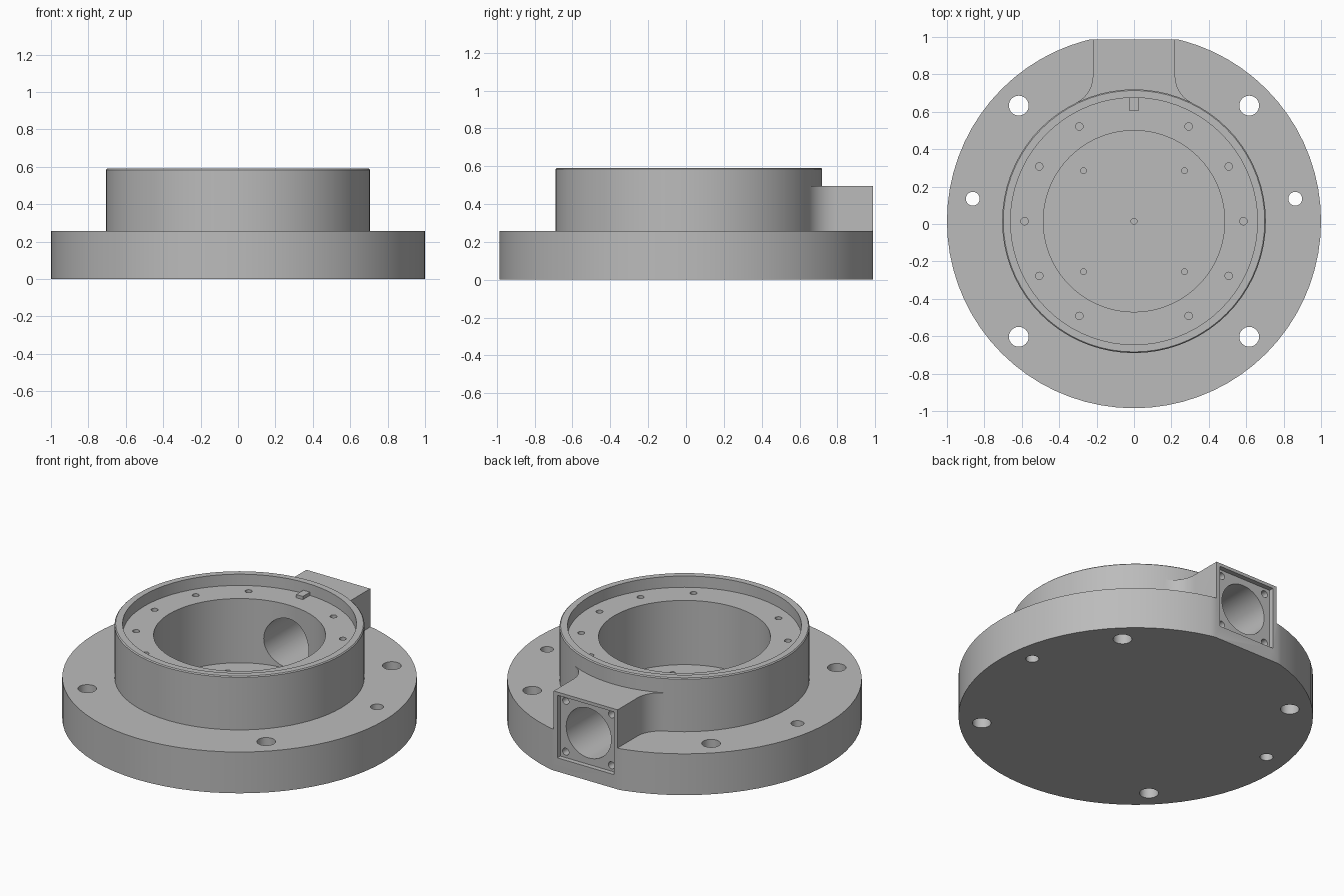
import bpy, bmesh
from math import sin, cos, pi, atan2, sqrt, radians
from mathutils import Matrix, Vector

cube = bpy.data.objects.get("Cube")
if cube:
    bpy.data.objects.remove(cube)

CY = 0.015            # y of the turning axis
BACK = 0.987          # flat rear face of the port
R_HOUSING = 0.705
Z_FLOOR, Z_LEDGE, Z_PORT, Z_TOP = 0.12, 0.52, 0.495, 0.59
PORT_HALF, PORT_Z = 0.22, 0.28

grey = bpy.data.materials.new("machined grey")
grey.use_nodes = True
colour = (0.5, 0.5, 0.5, 1)
grey.diffuse_color = colour
grey.node_tree.nodes["Principled BSDF"].inputs["Base Color"].default_value = colour


def to_object(name, bm):
    bmesh.ops.recalc_face_normals(bm, faces=bm.faces)
    mesh = bpy.data.meshes.new(name)
    bm.to_mesh(mesh)
    bm.free()
    mesh.materials.append(grey)
    ob = bpy.data.objects.new(name, mesh)
    bpy.context.collection.objects.link(ob)
    return ob


def lathe(name, profile, segments=72):
    """Turn an (r, z) profile that starts and ends on the axis."""
    bm = bmesh.new()
    verts = [bm.verts.new((r, CY, z)) for r, z in profile]
    edges = [bm.edges.new(pair) for pair in zip(verts, verts[1:])]
    bmesh.ops.spin(bm, geom=verts + edges, cent=(0, CY, 0), axis=(0, 0, 1),
                   angle=2 * pi, steps=segments, use_merge=True)
    bmesh.ops.remove_doubles(bm, verts=bm.verts, dist=0.0001)
    return to_object(name, bm)


def extrude(name, outline, z0, z1):
    bm = bmesh.new()
    face = bm.faces.new([bm.verts.new((x, y, z0)) for x, y in outline])
    new = bmesh.ops.extrude_face_region(bm, geom=[face])["geom"]
    bmesh.ops.translate(bm, vec=(0, 0, z1 - z0),
                        verts=[v for v in new if isinstance(v, bmesh.types.BMVert)])
    return to_object(name, bm)


def drill(bm, start, end, radius, segments=24):
    a, b = Vector(start), Vector(end)
    turn = (b - a).to_track_quat('Z', 'Y').to_matrix().to_4x4()
    bmesh.ops.create_cone(bm, cap_ends=True, segments=segments, radius1=radius,
                          radius2=radius, depth=(b - a).length,
                          matrix=Matrix.Translation((a + b) / 2) @ turn)


def box(bm, low, high):
    a, b = Vector(low), Vector(high)
    bmesh.ops.create_cube(bm, size=1, matrix=Matrix.Translation((a + b) / 2)
                          @ Matrix.Diagonal((*(b - a), 1)))


def combine(target, tool, operation):
    mod = target.modifiers.new(tool.name, 'BOOLEAN')
    mod.operation, mod.solver, mod.object = operation, 'EXACT', tool
    bpy.context.view_layer.objects.active = target
    bpy.ops.object.modifier_apply(modifier=mod.name)
    bpy.data.objects.remove(tool)


# Flange and housing, turned as one stepped body
body = lathe("flanged_housing", [
    (0, 0), (1, 0), (1, 0.257), (R_HOUSING, 0.257), (R_HOUSING, Z_TOP - 0.006),
    (R_HOUSING - 0.006, Z_TOP), (0.66, Z_TOP), (0.66, Z_LEDGE),
    (0.485, Z_LEDGE), (0.485, Z_FLOOR), (0, Z_FLOOR)])

# Rear port block, blended into the housing by concave fillets
fillet = 0.16
cx = PORT_HALF + fillet
cy = sqrt((R_HOUSING + fillet) ** 2 - cx ** 2)
sweep = atan2(cy, cx)
side = [(PORT_HALF, BACK)]
for i in range(11):
    a = pi + sweep * i / 10
    side.append((cx + fillet * cos(a), CY + cy + fillet * sin(a)))
side.append((0.25, 0.56))
outline = side + [(-x, y) for x, y in reversed(side)]
combine(body, extrude("port_block", outline, 0.1, Z_PORT), 'UNION')

# Flat rear face
bm = bmesh.new()
box(bm, (-0.5, BACK, -0.1), (0.5, 1.2, 0.7))
combine(body, to_object("rear_flat_cutter", bm), 'DIFFERENCE')

# Square recess in the port face
bm = bmesh.new()
box(bm, (-0.195, BACK - 0.03, PORT_Z - 0.195), (0.195, 1.1, PORT_Z + 0.195))
combine(body, to_object("port_recess_cutter", bm), 'DIFFERENCE')

# Port bore through to the cavity
bm = bmesh.new()
drill(bm, (0, 0.3, PORT_Z), (0, 1.1, PORT_Z), 0.155, 48)
combine(body, to_object("port_bore_cutter", bm), 'DIFFERENCE')

# Bolt, dowel and screw holes
bm = bmesh.new()
for sx in (-1, 1):
    drill(bm, (sx * 0.862, CY + 0.12, -0.1), (sx * 0.862, CY + 0.12, 0.4), 0.037)
    for sy in (-1, 1):
        x, y = sx * 0.616, CY + sy * 0.618
        drill(bm, (x, y, -0.1), (x, y, 0.4), 0.053, 32)
        x, y = sx * 0.27, CY + sy * 0.27
        drill(bm, (x, y, Z_FLOOR - 0.06), (x, y, Z_FLOOR + 0.05), 0.016, 16)
        x, z = sx * 0.158, PORT_Z + sy * 0.158
        drill(bm, (x, BACK - 0.1, z), (x, BACK + 0.05, z), 0.022, 16)
drill(bm, (0, CY, Z_FLOOR - 0.06), (0, CY, Z_FLOOR + 0.05), 0.016, 16)
for k in range(12):
    if k % 6 != 3:
        x, y = 0.585 * cos(k * pi / 6), CY + 0.585 * sin(k * pi / 6)
        drill(bm, (x, y, Z_LEDGE - 0.07), (x, y, Z_LEDGE + 0.03), 0.02, 16)
combine(body, to_object("hole_cutter", bm), 'DIFFERENCE')

# Locating key on the ledge
bm = bmesh.new()
box(bm, (-0.023, 0.605, Z_LEDGE - 0.01), (0.023, 0.68, Z_LEDGE + 0.02))
key = to_object("locating_key", bm)

# Smooth turned surfaces, keep machined edges sharp
bpy.ops.object.select_all(action='DESELECT')
body.select_set(True)
bpy.context.view_layer.objects.active = body
bpy.ops.object.shade_smooth_by_angle(angle=radians(30))
